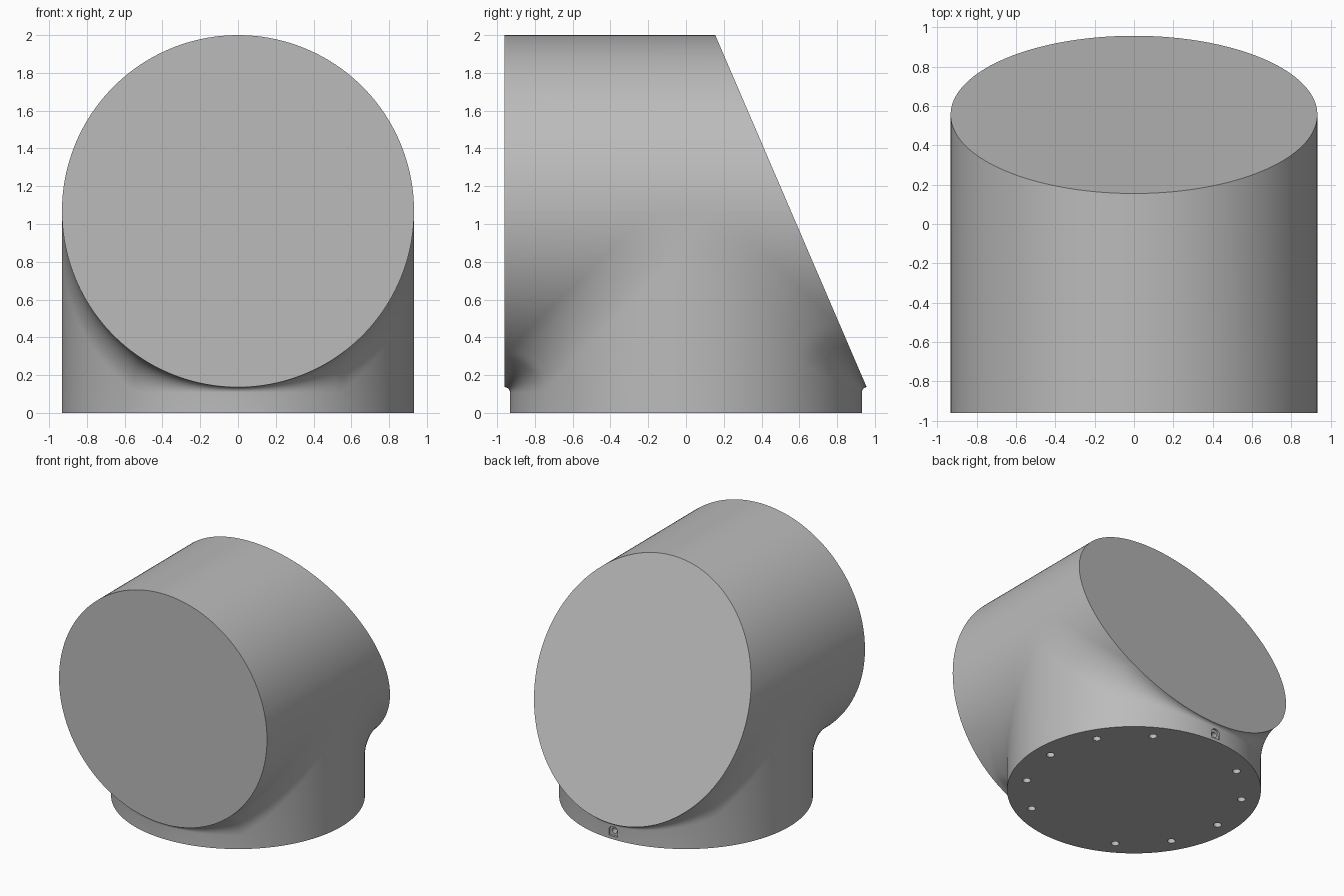
import bpy, bmesh, math
from mathutils import Matrix

if "Cube" in bpy.data.objects:
    bpy.data.objects.remove(bpy.data.objects["Cube"])

R, AXIS_Z = 0.932, 1.068      # both pipes share one radius
FRONT, BLEND = -0.96, 0.2     # front face and widest blend radius
STEPS, ARC = 96, 10

grey = bpy.data.materials.new("plain grey")
grey.use_nodes = True
colour = (0.5, 0.5, 0.5, 1)
grey.diffuse_color = colour
grey.node_tree.nodes["Principled BSDF"].inputs["Base Color"].default_value = colour


def add_object(name, bm):
    mesh = bpy.data.meshes.new(name)
    bm.to_mesh(mesh)
    bm.free()
    mesh.materials.append(grey)
    obj = bpy.data.objects.new(name, mesh)
    bpy.context.collection.objects.link(obj)
    return obj


def slant(z):
    """Depth of the sloping back face at height z."""
    return 0.155 + (2 - z) * 0.43


def blend_arc(c, low, limit):
    """Concave quarter round from the upright wall out to the pipe underside."""
    w = min(BLEND, limit - c)
    return [(c + w - w * math.cos(a), low - w + w * math.sin(a))
            for a in (math.pi / 2 * i / ARC for i in range(ARC + 1))]


# Elbow body: lengthwise slices joined from side to side
bm = bmesh.new()
rings = []
for i in range(STEPS + 1):
    t = math.pi * (i / STEPS - 0.5)
    x, c = R * math.sin(t), R * max(math.cos(t), 0)
    low, high = AXIS_Z - c, AXIS_Z + c
    front = [(-y, z) for y, z in blend_arc(c, low, -FRONT)]
    back = blend_arc(c, low, slant(low))[::-1]
    outline = [(-c, 0)] + front + [(FRONT, low), (FRONT, high),
               (slant(high), high), (slant(low), low)] + back + [(c, 0)]
    rings.append([bm.verts.new((x, y, z)) for y, z in outline])
for a, b in zip(rings, rings[1:]):
    for j in range(len(a)):
        k = (j + 1) % len(a)
        bm.faces.new((a[j], a[k], b[k], b[j]))
bmesh.ops.remove_doubles(bm, verts=bm.verts, dist=1e-5)
bmesh.ops.holes_fill(bm, edges=bm.edges, sides=0)
bmesh.ops.recalc_face_normals(bm, faces=bm.faces)
body = add_object("elbow_body", bm)


def drill(bm, radius, depth, matrix):
    bmesh.ops.create_cone(bm, cap_ends=True, segments=24, radius1=radius,
                          radius2=radius, depth=depth, matrix=matrix)


def cut(name, bm):
    cutter = add_object(name, bm)
    cutter.hide_render = True
    cutter.hide_set(True)
    mod = body.modifiers.new(name, 'BOOLEAN')
    mod.operation = 'DIFFERENCE'
    mod.solver = 'EXACT'
    mod.object = cutter


# Bolt holes under the base, leaving the front and back places empty
bm = bmesh.new()
for k in range(12):
    if k not in (3, 9):
        a = math.radians(30 * k)
        drill(bm, 0.03, 0.3, Matrix.Translation((0.8 * math.cos(a), 0.8 * math.sin(a), 0)))
cut("bolt_hole_cutter", bm)

# Arched recess and screw hole low on the back
PORT_Z = 0.065
turn = Matrix.Rotation(math.pi / 2, 4, 'X')
bm = bmesh.new()
drill(bm, 0.04, 0.08, Matrix.Translation((0, 0.955, PORT_Z)) @ turn)
cut("port_recess_cutter", bm)
bm = bmesh.new()
bmesh.ops.create_cube(bm, size=1, matrix=Matrix.Translation((0, 0.955, PORT_Z - 0.02))
                      @ Matrix.Diagonal((0.08, 0.08, 0.04, 1)))
cut("port_slot_cutter", bm)
bm = bmesh.new()
drill(bm, 0.022, 0.3, Matrix.Translation((0, 0.95, PORT_Z)) @ turn)
cut("port_hole_cutter", bm)

# Apply the cuts, then shade smooth with crisp edges
bpy.context.view_layer.update()
cut_mesh = bpy.data.meshes.new_from_object(
    body.evaluated_get(bpy.context.evaluated_depsgraph_get()))
body.modifiers.clear()
body.data = cut_mesh
for obj in [o for o in bpy.data.objects if o.name.endswith("_cutter")]:
    bpy.data.objects.remove(obj)
bpy.ops.object.select_all(action='DESELECT')
body.select_set(True)
bpy.context.view_layer.objects.active = body
bpy.ops.object.shade_smooth_by_angle(angle=math.radians(30))
